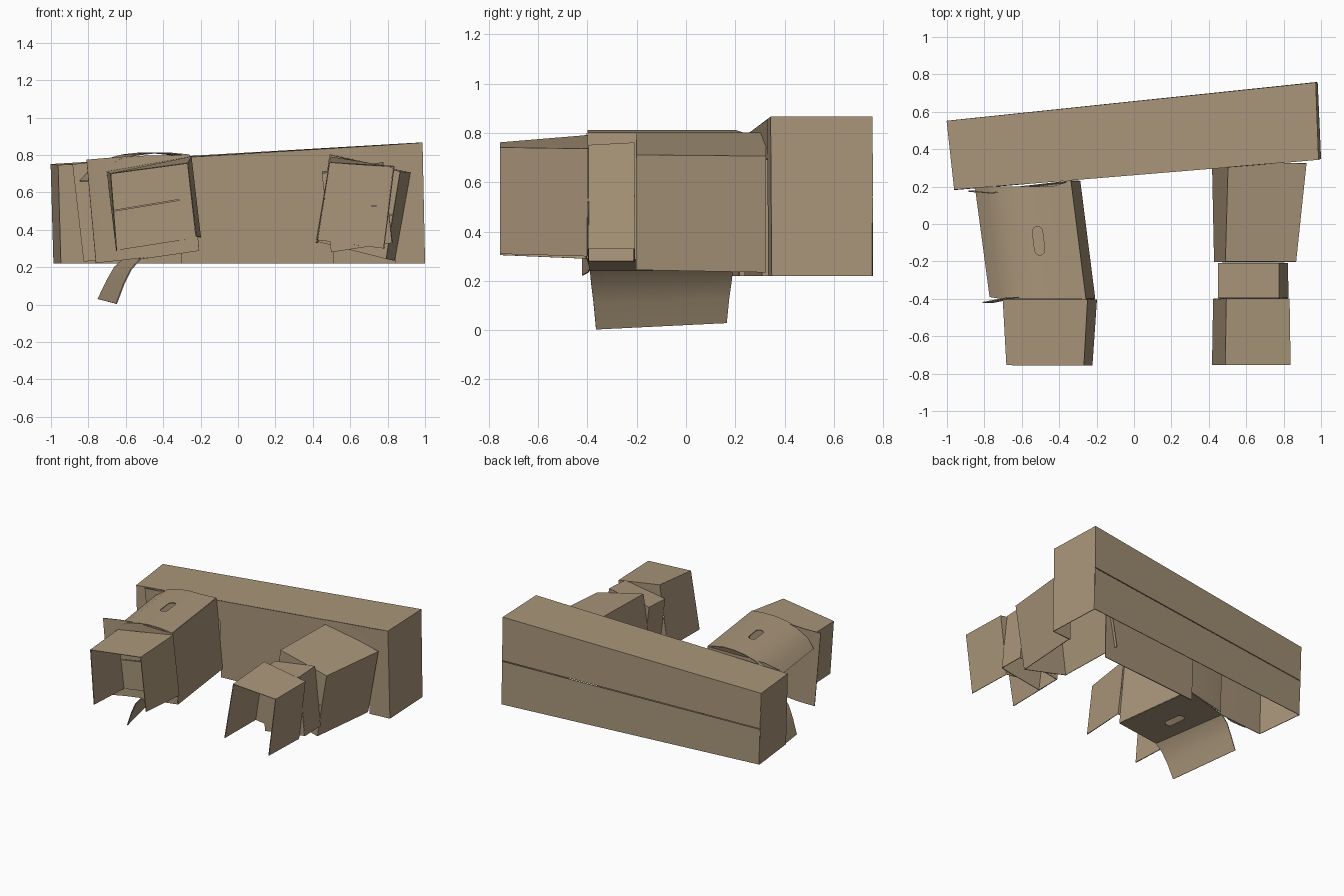
import bpy, bmesh, math
from mathutils import Vector

cube = bpy.data.objects.get("Cube")
if cube:
    bpy.data.objects.remove(cube, do_unlink=True)

cardboard = bpy.data.materials.new("tan_cardboard")
cardboard.use_nodes = True
TAN = (0.40, 0.305, 0.195, 1)
cardboard.diffuse_color = TAN
cardboard.node_tree.nodes["Principled BSDF"].inputs["Base Color"].default_value = TAN


def mix(a, b, t):
    return Vector(a).lerp(Vector(b), t)


def split(a, b, c, d):
    """Two flaps meeting at a seam; a, b is the top edge and d, c the bottom edge."""
    low, high = 0.505, 0.495
    return [([a, b], [mix(a, d, high), mix(b, c, high)]),
            ([mix(a, d, low), mix(b, c, low)], [d, c])]


def sheet(name, strips, slots=()):
    """Thin card made of strips, each lofted between two rows of points."""
    bm = bmesh.new()
    for row_a, row_b in strips:
        va = [bm.verts.new(p) for p in row_a]
        vb = [bm.verts.new(p) for p in row_b]
        for i in range(len(va) - 1):
            bm.faces.new((va[i], va[i + 1], vb[i + 1], vb[i]))
    bmesh.ops.remove_doubles(bm, verts=bm.verts, dist=0.0005)
    bmesh.ops.recalc_face_normals(bm, faces=bm.faces)
    mesh = bpy.data.meshes.new(name)
    bm.to_mesh(mesh)
    bm.free()
    mesh.materials.append(cardboard)
    obj = bpy.data.objects.new(name, mesh)
    bpy.context.collection.objects.link(obj)
    bpy.ops.object.select_all(action='DESELECT')
    obj.select_set(True)
    bpy.context.view_layer.objects.active = obj
    solid = obj.modifiers.new("thickness", 'SOLIDIFY')
    solid.thickness, solid.offset = 0.006, 0
    bpy.ops.object.modifier_apply(modifier=solid.name)
    for centre in slots:
        cutter = slot_cutter(centre)
        cut = obj.modifiers.new("handle", 'BOOLEAN')
        cut.operation, cut.object = 'DIFFERENCE', cutter
        bpy.ops.object.modifier_apply(modifier=cut.name)
        bpy.data.objects.remove(cutter, do_unlink=True)
    bpy.ops.object.shade_smooth_by_angle(angle=math.radians(30))
    return obj


def slot_cutter(centre):
    """Rounded hand-hole prism, long along y."""
    bm = bmesh.new()
    r, half = 0.027, 0.05
    ring = []
    for i in range(16):
        a = math.pi * (i if i < 8 else i - 8) / 7 + (0 if i < 8 else math.pi)
        ring.append(bm.verts.new((r * math.cos(a), r * math.sin(a) + (half if i < 8 else -half), -0.06)))
    face = bm.faces.new(ring)
    new = bmesh.ops.extrude_face_region(bm, geom=[face])["geom"]
    bmesh.ops.translate(bm, vec=(0, 0, 0.12), verts=[v for v in new if isinstance(v, bmesh.types.BMVert)])
    bmesh.ops.recalc_face_normals(bm, faces=bm.faces)
    mesh = bpy.data.meshes.new("handle_cutter")
    bm.to_mesh(mesh)
    bm.free()
    obj = bpy.data.objects.new("handle_cutter", mesh)
    obj.location, obj.rotation_euler = centre, (0, 0, math.radians(7))
    obj.hide_render = True
    bpy.context.collection.objects.link(obj)
    return obj


def tunnel(name, front, rear, y_front, y_rear, close_front=False, close_rear=False):
    """Box open below; front and rear list (x, z): top left, top right, bottom right, bottom left."""
    f = [(x, y_front, z) for x, z in front]
    r = [(x, y_rear, z) for x, z in rear]
    strips = [([f[3], f[0], f[1], f[2]], [r[3], r[0], r[1], r[2]])]
    if close_front:
        strips += split(*f)
    if close_rear:
        strips += split(*r)
    return sheet(name, strips)


# Long rear box: top, ends, seamed back, front wall with doorways
top = [(-0.96, 0.185, 0.745), (0.985, 0.345, 0.865), (0.97, 0.755, 0.865), (-1.0, 0.55, 0.75)]
base = [(-0.945, 0.185, 0.22), (0.998, 0.35, 0.22), (0.98, 0.757, 0.22), (-0.985, 0.55, 0.22)]
walls = [([top[0], top[1]], [top[3], top[2]]),
         ([top[1], top[2]], [base[1], base[2]]),
         ([top[3], top[0]], [base[3], base[0]])]
walls += split(top[2], top[3], base[3], base[2])
stops = [0, 0.19, 0.33, 0.75, 0.92, 1]
for i in range(5):
    t0, t1 = stops[i], stops[i + 1]
    a, b = mix(top[0], top[1], t0), mix(top[0], top[1], t1)
    d, c = mix(base[0], base[1], t0), mix(base[0], base[1], t1)
    if i % 2:
        d, c = mix(a, d, 0.25), mix(b, c, 0.25)
    walls.append(([a, b], [d, c]))
sheet("long_rear_box", walls)

# Left-hand arm: three tilted boxes
tunnel("left_rear_box",
       [(0.49, 0.80), (0.865, 0.71), (0.79, 0.245), (0.43, 0.335)],
       [(0.505, 0.80), (0.92, 0.705), (0.835, 0.235), (0.42, 0.33)],
       -0.20, 0.325, close_front=True)
tunnel("left_middle_box",
       [(0.45, 0.70), (0.775, 0.75), (0.825, 0.33), (0.50, 0.28)],
       [(0.45, 0.71), (0.775, 0.76), (0.82, 0.33), (0.50, 0.28)],
       -0.395, -0.21, close_front=True, close_rear=True)
tunnel("left_front_box",
       [(0.49, 0.76), (0.835, 0.74), (0.78, 0.31), (0.42, 0.345)],
       [(0.495, 0.79), (0.83, 0.735), (0.78, 0.30), (0.425, 0.345)],
       -0.755, -0.40, close_rear=True)

# Right-hand arm: front box
tunnel("right_front_box",
       [(-0.68, 0.70), (-0.27, 0.755), (-0.225, 0.365), (-0.65, 0.305)],
       [(-0.70, 0.71), (-0.25, 0.79), (-0.20, 0.36), (-0.65, 0.29)],
       -0.755, -0.405, close_rear=True)

# Right-hand arm: middle box with curled flaps and hand holes
roof_front = [(-0.26, -0.4, 0.80), (-0.36, -0.4, 0.81), (-0.45, -0.4, 0.81), (-0.54, -0.4, 0.80),
              (-0.63, -0.4, 0.775), (-0.71, -0.4, 0.725), (-0.77, -0.39, 0.66)]
roof_rear = [(x - 0.08, y + 0.6, z) for x, y, z in roof_front]
roof_rear[0] = (-0.34, 0.23, 0.80)
sheet("right_middle_roof", [(roof_front, roof_rear)], [(-0.51, -0.09, 0.805)])

floor_front = [(-0.21, -0.4, 0.29), (-0.52, -0.39, 0.245)]
floor_rear = [(-0.29, 0.23, 0.29), (-0.61, 0.19, 0.245)]
sheet("right_middle_floor", [(floor_front, floor_rear)], [(-0.44, -0.1, 0.26)])
sheet("right_middle_side", [([roof_front[0], roof_rear[0]], [floor_front[0], floor_rear[0]])])

# Hanging bottom flap
sheet("bottom_flap", [(
    [floor_front[1], (-0.57, -0.385, 0.19), (-0.61, -0.375, 0.11), (-0.65, -0.365, 0.004)],
    [floor_rear[1], (-0.66, 0.185, 0.20), (-0.70, 0.175, 0.13), (-0.748, 0.165, 0.03)])])

# End walls running on into their side flaps
sheet("front_wall_and_flap", [(
    [roof_front[0], (-0.56, -0.388, 0.795), (-0.69, -0.397, 0.785), (-0.81, -0.42, 0.775)],
    [floor_front[0], (-0.51, -0.388, 0.25), (-0.64, -0.397, 0.235), (-0.76, -0.42, 0.222)])])
sheet("rear_wall_and_flap", [(
    [roof_rear[0], (-0.64, 0.195, 0.785), (-0.76, 0.165, 0.765), (-0.885, 0.175, 0.75)],
    [floor_rear[0], (-0.59, 0.195, 0.255), (-0.71, 0.165, 0.24), (-0.825, 0.175, 0.23)])])
